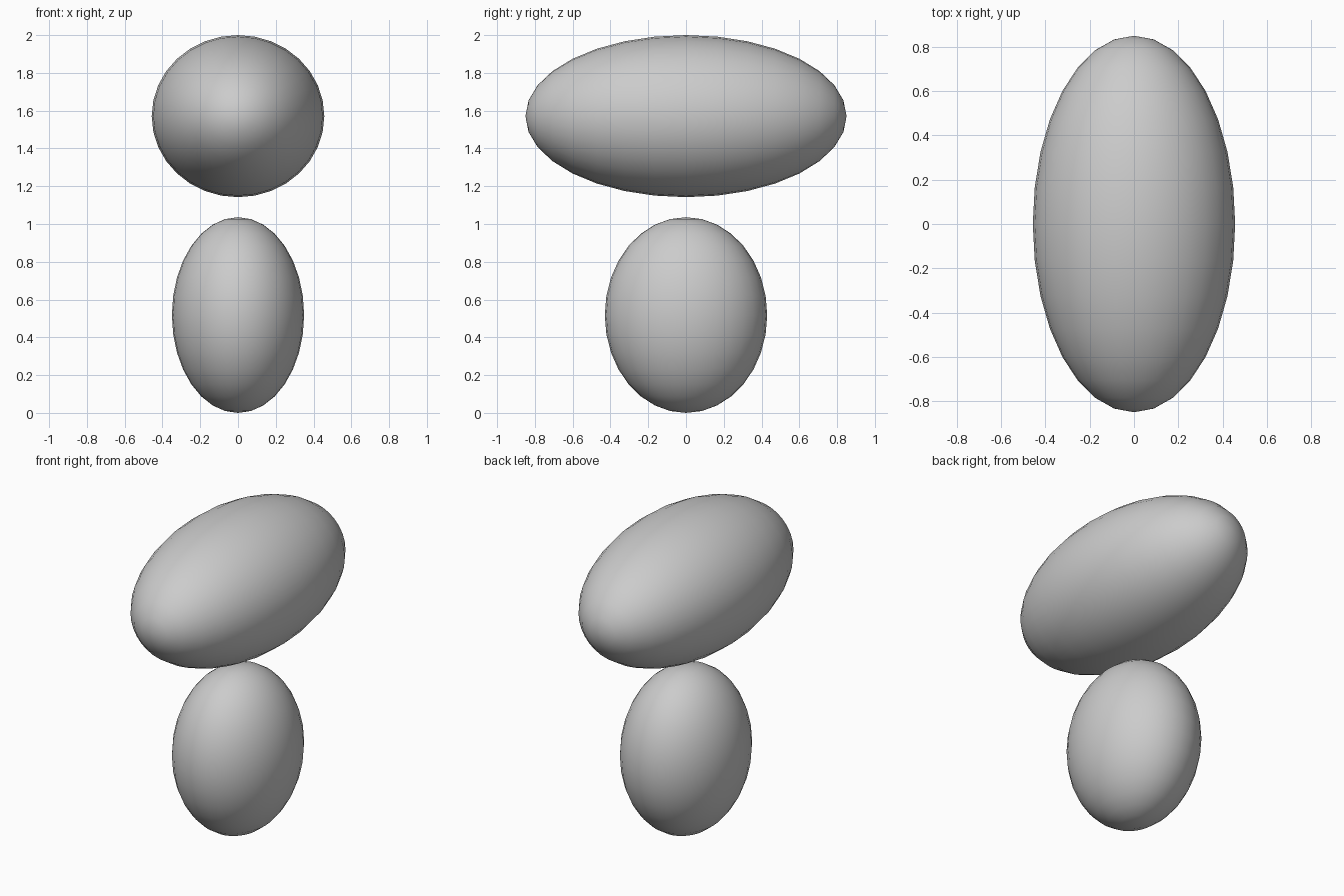
import bpy
from math import pi

if "Cube" in bpy.data.objects:
    bpy.data.objects.remove(bpy.data.objects["Cube"])


def ellipsoid(name, center_z, radii, turn=0.0):
    """Smooth ellipsoid on the z axis; turn tips the sphere's poles about x."""
    bpy.ops.mesh.primitive_uv_sphere_add(segments=32, ring_count=16, radius=1)
    ob = bpy.context.object
    ob.name = name
    ob.rotation_euler.x = turn
    bpy.ops.object.transform_apply(rotation=True)
    ob.scale = radii
    ob.location.z = center_z
    bpy.ops.object.transform_apply(location=False, scale=True)
    bpy.ops.object.shade_smooth()
    return ob


# upright lower body
ellipsoid("body", 0.518, (0.35, 0.43, 0.518))

# long head floating above, stretched front to back
ellipsoid("head", 1.571, (0.457, 0.85, 0.429), pi / 2)
